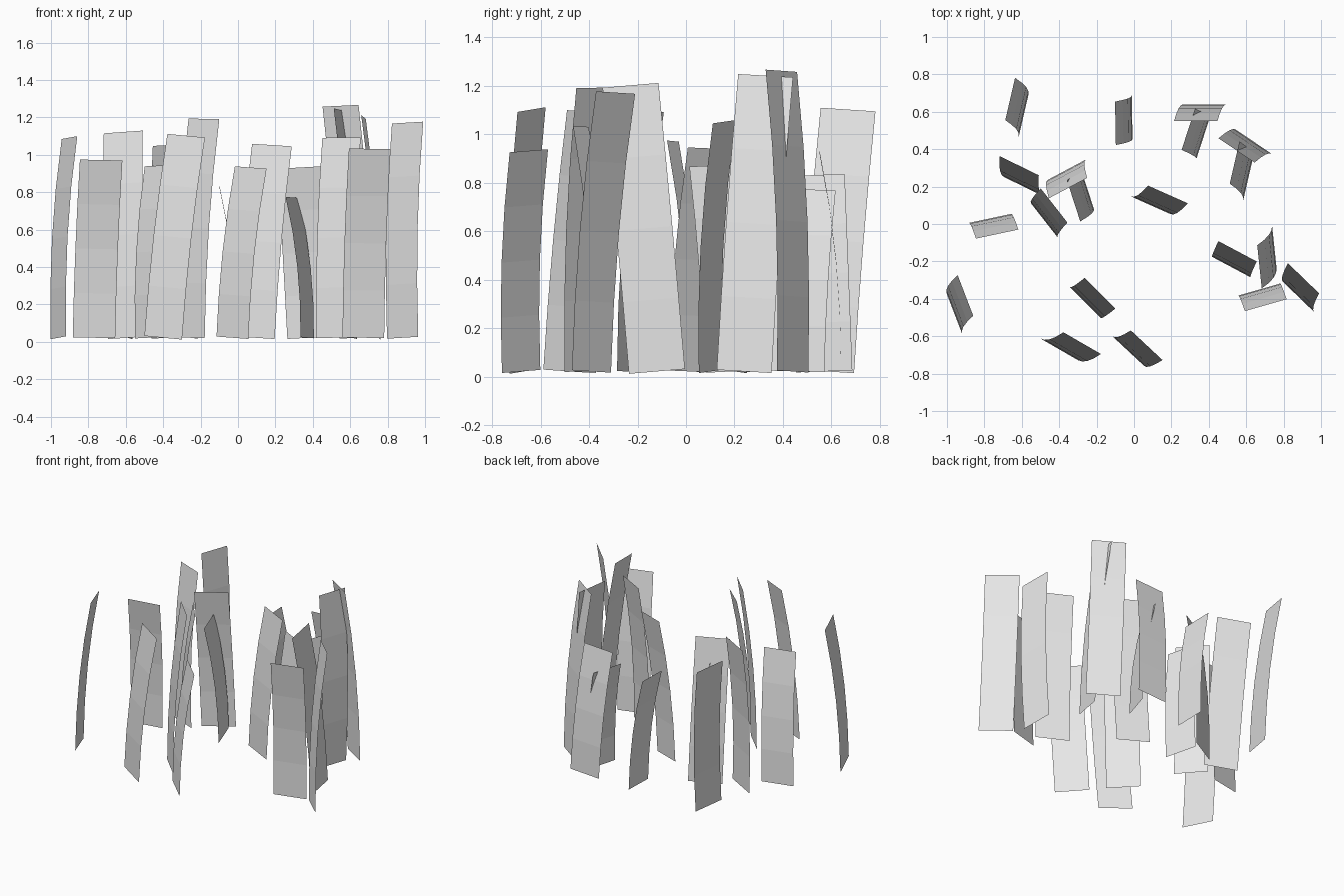
import bpy
import bmesh
import math
from mathutils import Vector

default_cube = bpy.data.objects.get("Cube")
if default_cube:
    bpy.data.objects.remove(default_cube, do_unlink=True)

# Single plain grey for every blade
grey = bpy.data.materials.new("plain_grey")
grey.use_nodes = True
colour = (0.8, 0.8, 0.8, 1)
grey.diffuse_color = colour
grey.node_tree.nodes["Principled BSDF"].inputs["Base Color"].default_value = colour

BLADE_WIDTH = 0.232
FORWARD_BEND = 0.09
SEGMENTS = 4
BASE_HEIGHT = 0.022


def grass_blade(name, x, y, turn, height, side_lean):
    """A thin strip that leans sideways and curls forward towards its tip."""
    angle = math.radians(turn)
    across = Vector((math.cos(angle), math.sin(angle), 0))
    forward = Vector((-math.sin(angle), math.cos(angle), 0))
    up = Vector((0, 0, 1))
    slope = side_lean / height
    bm = bmesh.new()
    rows = []
    for step in range(SEGMENTS + 1):
        t = step / SEGMENTS
        centre = Vector((x, y, BASE_HEIGHT + height * t))
        centre += across * side_lean * t + forward * FORWARD_BEND * t ** 2.1
        half = (across - up * slope) * BLADE_WIDTH / 2
        rows.append((bm.verts.new(centre - half), bm.verts.new(centre + half)))
    for low, high in zip(rows, rows[1:]):
        bm.faces.new((low[0], low[1], high[1], high[0]))
    mesh = bpy.data.meshes.new(name)
    bm.to_mesh(mesh)
    bm.free()
    mesh.materials.append(grey)
    blade = bpy.data.objects.new(name, mesh)
    bpy.context.collection.objects.link(blade)
    return blade


# Base x, base y, turn in degrees, height, sideways lean
blades = [
    # back of the clump
    (-.59, .58, 77, 1.08, .07),
    (-.01, .57, 91, .81, -.03),
    (.38, .64, 180, .91, .05),
    (.37, .46, 72, .75, .02),
    (.64, .44, 146, 1.24, .05),
    (.61, .24, 77, 1.22, .07),
    # middle of the clump
    (.75, -.12, 96, 1.18, -.1),
    (.09, .1, -24, 1.03, .06),
    (-.59, .2, -26, 1.1, -.07),
    (-.48, .02, -52, .92, -.03),
    (-.36, .29, 208, 1.03, .04),
    (-.25, .19, 108, .85, -.04),
    (-.77, .03, 192, .95, -.02),
    # front of the clump
    (-.96, -.48, 291, 1.07, -.07),
    (-.26, -.42, -45, 1.17, .02),
    (-.4, -.67, -30, 1.08, .09),
    (-.03, -.68, -43, .91, .05),
    (.52, -.23, -28, 1.07, -.01),
    (.67, -.35, 196, 1.01, -.01),
    (.88, -.39, -44, 1.15, -.05),
]

for number, settings in enumerate(blades, start=1):
    grass_blade(f"grass_blade_{number:02d}", *settings)
